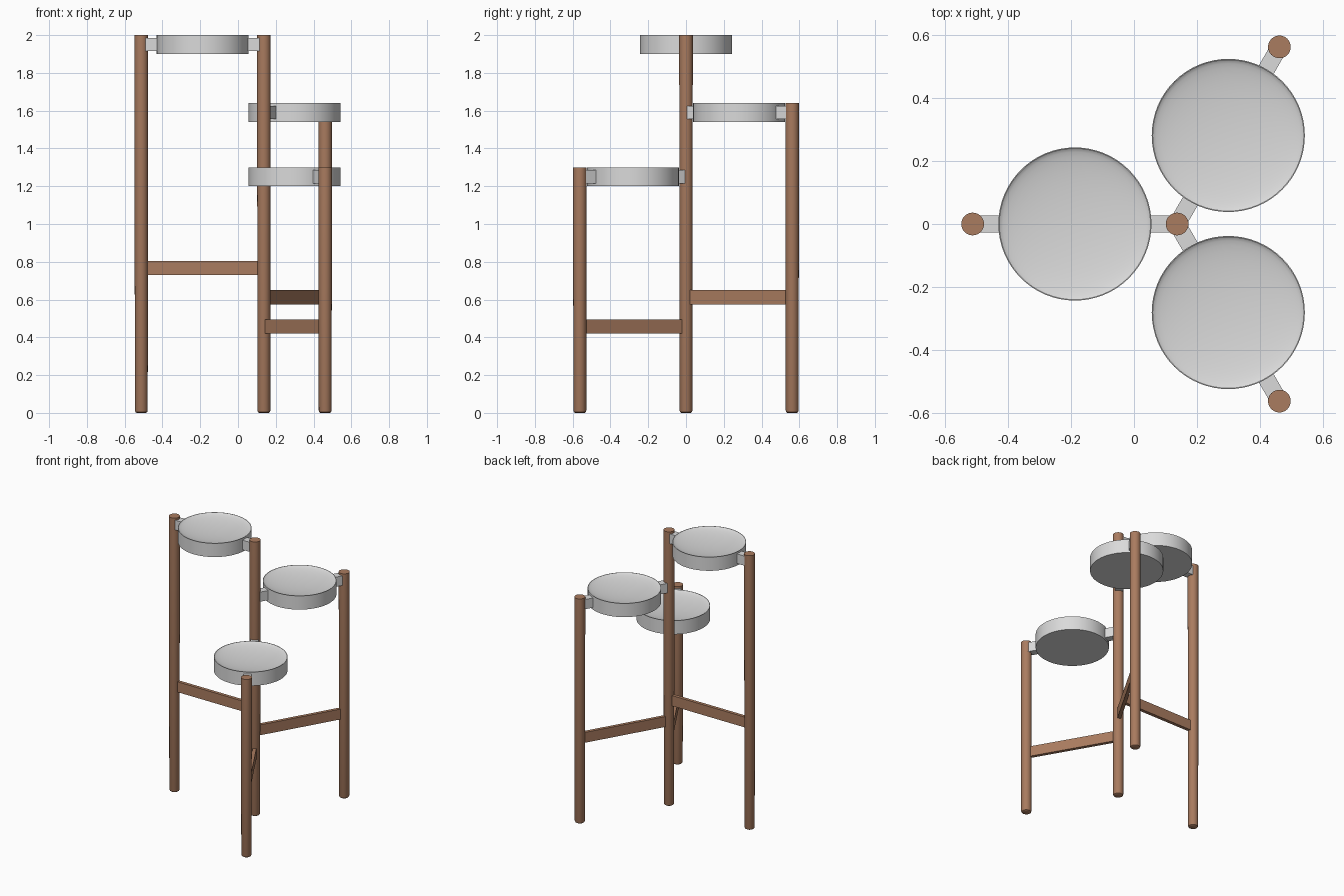
import bpy, bmesh, math
from mathutils import Matrix, Vector

cube = bpy.data.objects.get("Cube")
if cube:
    bpy.data.objects.remove(cube, do_unlink=True)


def material(name, rgb):
    m = bpy.data.materials.new(name)
    m.use_nodes = True
    m.diffuse_color = (*rgb, 1)
    m.node_tree.nodes["Principled BSDF"].inputs["Base Color"].default_value = (*rgb, 1)
    return m


wood = material("warm brown wood", (0.40, 0.20, 0.115))
grey = material("pale grey metal", (0.70, 0.70, 0.70))


def finish(bm, name, mat, smooth):
    bmesh.ops.recalc_face_normals(bm, faces=bm.faces)
    mesh = bpy.data.meshes.new(name)
    bm.to_mesh(mesh)
    bm.free()
    mesh.materials.append(mat)
    obj = bpy.data.objects.new(name, mesh)
    bpy.context.collection.objects.link(obj)
    if smooth:
        bpy.ops.object.select_all(action="DESELECT")
        obj.select_set(True)
        bpy.context.view_layer.objects.active = obj
        bpy.ops.object.shade_smooth_by_angle(angle=math.radians(35))
    return obj


def lathe(name, profile, centre, mat, sides):
    """Revolve (radius, z) points about a vertical axis."""
    bm = bmesh.new()
    verts = [bm.verts.new((r, 0, z)) for r, z in profile]
    edges = [bm.edges.new(pair) for pair in zip(verts, verts[1:])]
    bmesh.ops.spin(bm, geom=verts + edges, cent=(0, 0, 0), axis=(0, 0, 1),
                   angle=math.tau, steps=sides)
    bmesh.ops.remove_doubles(bm, verts=bm.verts, dist=0.0005)
    bmesh.ops.translate(bm, vec=centre, verts=bm.verts)
    return finish(bm, name, mat, True)


def beam(name, start, end, width, z_low, z_high, mat):
    """Box running between two floor points."""
    run = end - start
    mid = (start + end) / 2
    mid.z = (z_low + z_high) / 2
    bm = bmesh.new()
    bmesh.ops.create_cube(bm, size=1, matrix=Matrix.Translation(mid)
                          @ Matrix.Rotation(math.atan2(run.y, run.x), 4, "Z")
                          @ Matrix.Diagonal((run.length, width, z_high - z_low, 1)))
    return finish(bm, name, mat, False)


POST_R, TRAY_R, TRAY_H, SPAN = 0.036, 0.243, 0.1, 0.649
hub = Vector((0.137, 0, 0))


def post(name, centre, height):
    foot = POST_R - 0.002
    profile = [(0, 0), (foot - 0.009, 0), (foot - 0.003, 0.004), (foot, 0.012),
               (POST_R, height), (0, height)]
    lathe(name, profile, centre, wood, 32)


# Shared central post
post("central_post", hub, 2.0)

# Three arms, each with an outer leg, a brace, a tray and two brackets
for label, degrees, height, brace_z in (("tall", 180, 2.0, 0.73),
                                        ("middle", 60, 1.64, 0.575),
                                        ("low", -60, 1.30, 0.42)):
    a = math.radians(degrees)
    out = Vector((math.cos(a), math.sin(a), 0))
    leg = hub + out * SPAN
    mid = hub + out * SPAN / 2
    post(label + "_leg", leg, height)
    beam(label + "_brace", hub + out * 0.02, leg - out * 0.02, 0.024,
         brace_z, brace_z + 0.075, wood)

    # Tray with a shallow dished top
    base = height - TRAY_H
    rim = TRAY_R - 0.003
    dish = [(rim * math.cos(t), height - 0.03 * math.sin(t) ** 1.3)
            for t in (math.radians(90 * i / 10) for i in range(10))]
    profile = [(0, base), (TRAY_R, base), (TRAY_R, height)] + dish + [(0, height - 0.03)]
    lathe(label + "_tray", profile, mid, grey, 64)

    for side, s in (("inner", -1), ("outer", 1)):
        beam(f"{label}_{side}_bracket", mid + out * s * (TRAY_R - 0.015),
             mid + out * s * (SPAN / 2 - 0.02), 0.054,
             height - 0.085, height - 0.015, grey)
